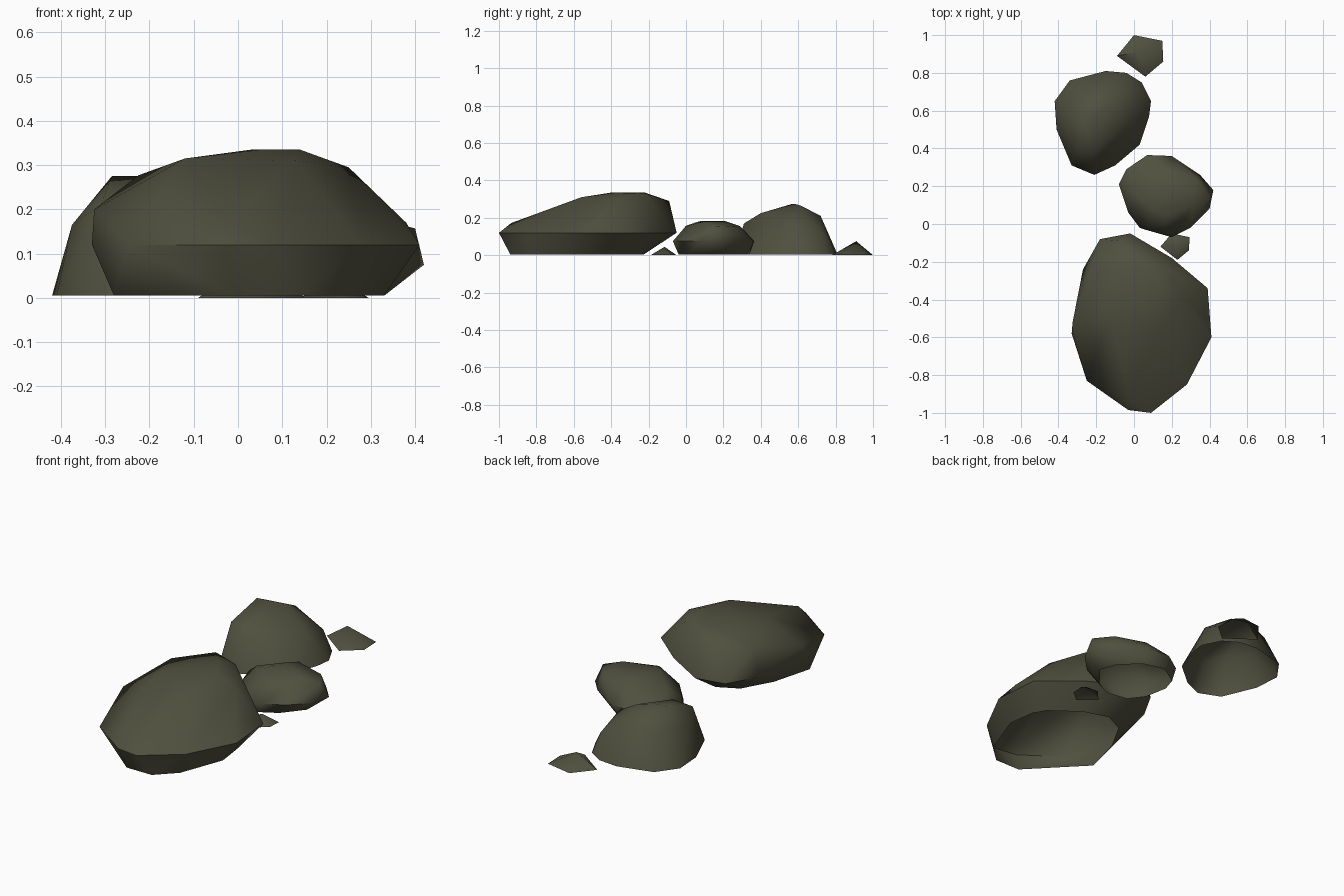
import bpy
import bmesh
from mathutils import Vector
from math import radians

default_cube = bpy.data.objects.get("Cube")
if default_cube:
    bpy.data.objects.remove(default_cube, do_unlink=True)

# One mossy stone colour for every rock
stone = bpy.data.materials.new("mossy_stone")
stone.use_nodes = True
stone_colour = (.08, .08, .05, 1)
stone.diffuse_color = stone_colour
shader = next(node for node in stone.node_tree.nodes if node.type == "BSDF_PRINCIPLED")
shader.inputs["Base Color"].default_value = stone_colour
shader.inputs["Roughness"].default_value = .9

bed_height = .005


def level(outline, height):
    """Lift a flat outline to one height."""
    return [Vector((x, y, height)) for x, y in outline]


def make_rock(name, foot, crown, rim=(), sharp_angle=radians(58)):
    """Wrap a faceted shell around a foot ring, a wider rim and crown points."""
    points = [*foot, *rim] + [Vector(point) for point in crown]
    shell = bmesh.new()
    for point in points:
        shell.verts.new(point)
    hull = bmesh.ops.convex_hull(shell, input=list(shell.verts))
    spare = set(hull["geom_interior"]) | set(hull["geom_unused"])
    spare_verts = [item for item in spare if isinstance(item, bmesh.types.BMVert)]
    bmesh.ops.delete(shell, geom=spare_verts, context="VERTS")
    bmesh.ops.recalc_face_normals(shell, faces=list(shell.faces))

    # The underside is left open
    under = [face for face in shell.faces
             if all(abs(vert.co.z - foot[0].z) < .001 for vert in face.verts)]
    bmesh.ops.delete(shell, geom=under, context="FACES")

    mesh = bpy.data.meshes.new(name)
    shell.to_mesh(mesh)
    shell.free()
    mesh.materials.append(stone)
    rock = bpy.data.objects.new(name, mesh)
    bpy.context.scene.collection.objects.link(rock)

    bpy.ops.object.select_all(action="DESELECT")
    rock.select_set(True)
    bpy.context.view_layer.objects.active = rock
    bpy.ops.object.shade_smooth_by_angle(angle=sharp_angle)


# Large front boulder, sloping down towards the front
make_rock(
    "large_boulder",
    foot=level([(.33, -.6), (.31, -.45), (.27, -.38), (.12, -.27), (-.02, -.225),
                (-.13, -.28), (-.22, -.44), (-.28, -.66), (-.01, -.94),
                (.14, -.94), (.24, -.84)], bed_height),
    rim=level([(-.02, -.05), (.2, -.18), (.39, -.34), (.41, -.6), (.28, -.85),
               (.09, -1), (-.03, -.985), (-.25, -.83), (-.33, -.58),
               (-.27, -.24), (-.18, -.08)], .12),
    crown=[(-.325, -.52, .2), (-.225, -.25, .277), (-.12, -.5, .315),
           (.13, -.56, .31), (.03, -.22, .335), (.14, -.22, .33),
           (.05, -.4, .335), (.14, -.38, .335), (.25, -.38, .295),
           (-.07, -.09, .29), (-.02, -.935, .172), (.38, -.5, .17)],
)

# Low middle boulder with a flat top
make_rock(
    "middle_boulder",
    foot=level([(.24, .01), (.33, .12), (.3, .21), (.2, .31), (.08, .34),
                (-.03, .27), (-.055, .19), (-.03, .06), (.03, -.02),
                (.15, -.04)], bed_height),
    rim=level([(.07, .365), (.2, .36), (.35, .26), (.42, .18), (.4, .08),
               (.3, -.02), (.2, -.07), (.06, -.03), (-.04, .09),
               (-.08, .21), (-.04, .29)], .075),
    crown=[(.1, .08, .183), (.31, .1, .18), (.17, .05, .175), (.155, .21, .182),
           (.4, .14, .157), (.33, .24, .152), (.16, .29, .155),
           (.16, 0, .157), (0, .16, .14)],
)

# Tall rear boulder, widest at the ground
make_rock(
    "rear_boulder",
    foot=level([(-.15, .81), (-.04, .8), (.04, .75), (.09, .65), (.08, .57),
                (.03, .42), (-.1, .31), (-.21, .26), (-.33, .31),
                (-.41, .5), (-.42, .65), (-.34, .76)], bed_height),
    crown=[(-.285, .57, .275), (-.22, .58, .275), (-.14, .615, .265),
           (-.31, .385, .21), (-.2, .4, .225), (-.22, .31, .17),
           (-.16, .72, .21), (-.375, .52, .165), (0, .57, .18),
           (-.3, .69, .18), (0, .73, .12)],
)

# Two small pointed chips lying on the ground
make_rock(
    "rear_chip",
    foot=level([(0, 1), (.15, .97), (.155, .86), (.06, .78), (-.09, .89)], 0),
    crown=[(.02, .91, .075)],
)
make_rock(
    "side_chip",
    foot=level([(.2, -.05), (.295, -.07), (.29, -.14), (.23, -.19), (.14, -.12)], 0),
    crown=[(.225, -.115, .045)],
)
